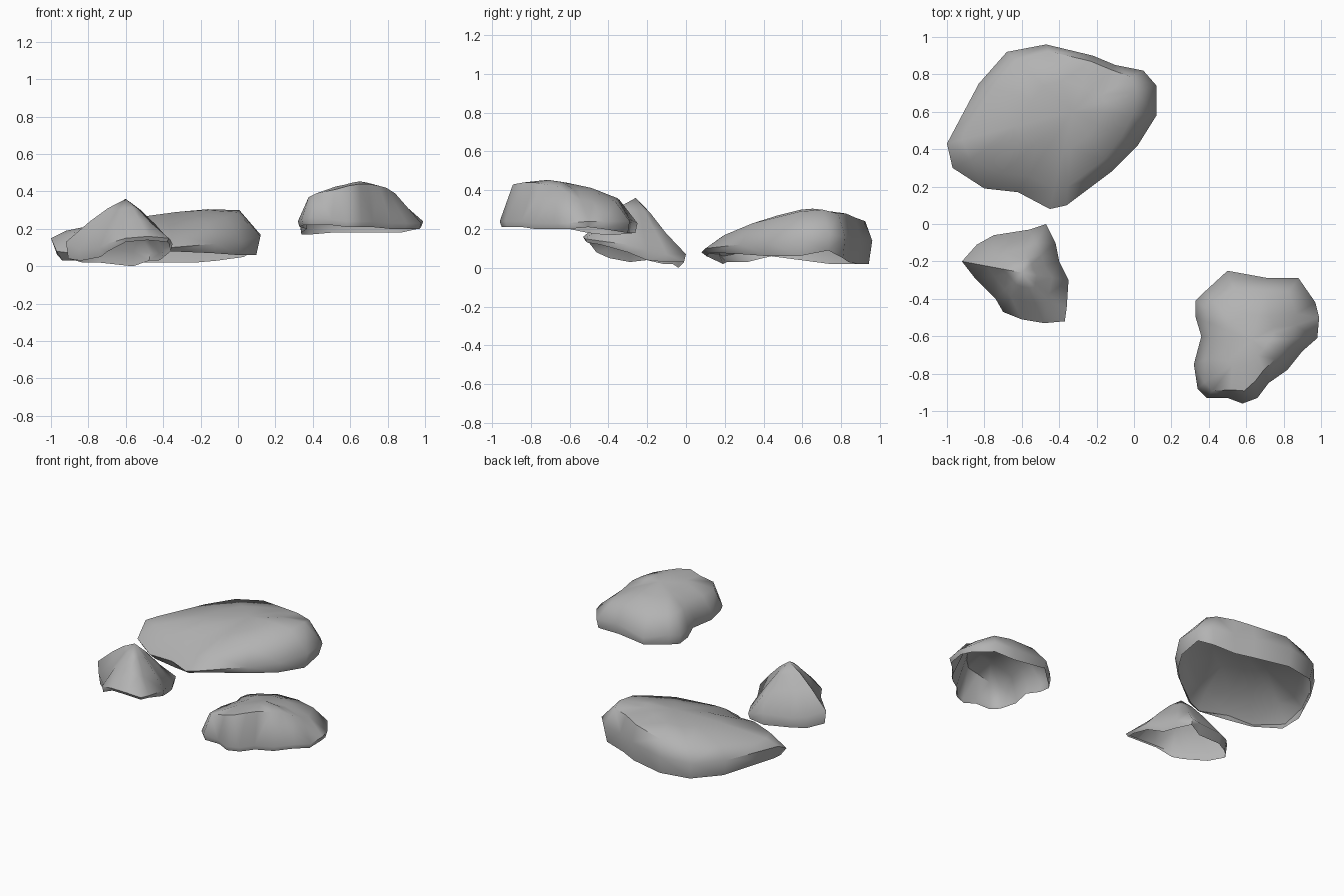
import bpy
import bmesh
import math
from mathutils import Vector

default_cube = bpy.data.objects.get("Cube")
if default_cube:
    bpy.data.objects.remove(default_cube, do_unlink=True)

# One plain stone colour
stone = bpy.data.materials.new("stone grey")
stone.use_nodes = True
stone_colour = (0.45, 0.45, 0.45, 1)
stone.diffuse_color = stone_colour
stone.node_tree.nodes["Principled BSDF"].inputs["Base Color"].default_value = stone_colour


def build_rock(name, crest, outline, rim_inset, bulge):
    """Hollow boulder shell, open underneath.

    Each outline entry holds: x, y, rim height, waist height,
    shoulder inset towards the crest, shoulder height.
    """
    crest = Vector(crest)
    rim, waist, shoulder, inner = [], [], [], []
    for x, y, rim_z, waist_z, inset, shoulder_z in outline:
        edge = Vector((x, y, 0))
        flat_crest = Vector((crest.x, crest.y, 0))
        low = edge.lerp(flat_crest, rim_inset)
        high = edge.lerp(flat_crest, inset)
        rim.append(Vector((low.x, low.y, rim_z)))
        waist.append(Vector((x, y, waist_z)))
        shoulder.append(Vector((high.x, high.y, shoulder_z)))
        middle = shoulder[-1].lerp(crest, 0.5)
        middle.z += bulge
        inner.append(middle)

    bm = bmesh.new()
    rings = [[bm.verts.new(point) for point in ring]
             for ring in (rim, waist, shoulder, inner)]
    top = bm.verts.new(crest)
    count = len(outline)
    for i in range(count):
        j = (i + 1) % count
        for lower, upper in zip(rings, rings[1:]):
            bm.faces.new((lower[i], lower[j], upper[j], upper[i]))
        bm.faces.new((rings[-1][i], rings[-1][j], top))
    bmesh.ops.triangulate(bm, faces=bm.faces[:])

    mesh = bpy.data.meshes.new(name)
    bm.to_mesh(mesh)
    bm.free()
    mesh.materials.append(stone)
    rock = bpy.data.objects.new(name, mesh)
    bpy.context.collection.objects.link(rock)

    bpy.ops.object.select_all(action="DESELECT")
    rock.select_set(True)
    bpy.context.view_layer.objects.active = rock
    bpy.ops.object.shade_smooth_by_angle(angle=math.radians(60))


# Broad slab at the back, steep behind and sloping to the front
build_rock("large_rock", (-.33, .6, .29), [
    (.12, .74, .09, .17, .25, .3),
    (.05, .82, .05, .16, .16, .28),
    (-.1, .85, .03, .16, .1, .28),
    (-.22, .9, .02, .15, .1, .26),
    (-.47, .96, .02, .14, .1, .24),
    (-.68, .92, .02, .13, .13, .22),
    (-.83, .75, .02, .13, .15, .21),
    (-1, .43, .06, .15, .12, .19),
    (-.97, .3, .03, .08, .15, .18),
    (-.8, .19, .03, .06, .2, .18),
    (-.62, .17, .02, .07, .2, .17),
    (-.45, .08, .06, .08, .2, .16),
    (-.36, .1, .08, .1, .2, .17),
    (-.12, .28, .07, .12, .2, .23),
    (.02, .42, .06, .13, .25, .26),
    (.12, .58, .06, .16, .28, .29),
], .05, .01)

# Pointed stone at the front, its underside lifted on one side
build_rock("pointed_rock", (-.6, -.26, .36), [
    (-.35, -.3, .08, .12, .35, .22),
    (-.4, -.2, .04, .09, .4, .21),
    (-.42, -.1, .03, .07, .4, .2),
    (-.47, 0, .03, .07, .4, .18),
    (-.56, -.03, 0, .08, .4, .2),
    (-.75, -.06, .02, .09, .45, .23),
    (-.84, -.11, .02, .1, .45, .23),
    (-.92, -.2, .04, .13, .4, .24),
    (-.85, -.29, .03, .09, .4, .22),
    (-.74, -.4, .05, .1, .35, .22),
    (-.7, -.47, .08, .12, .4, .23),
    (-.6, -.51, .13, .15, .4, .24),
    (-.48, -.53, .14, .16, .4, .25),
    (-.37, -.52, .13, .15, .4, .23),
    (-.36, -.45, .12, .14, .4, .22),
], .04, .01)

# Raised rounded boulder, steep at the front
build_rock("rounded_rock", (.63, -.62, .44), [
    (.99, -.5, .21, .24, .35, .35),
    (.97, -.42, .2, .24, .3, .34),
    (.88, -.29, .18, .24, .22, .34),
    (.72, -.29, .18, .25, .2, .36),
    (.5, -.25, .18, .23, .25, .35),
    (.38, -.36, .17, .24, .2, .35),
    (.33, -.41, .17, .23, .2, .35),
    (.33, -.5, .18, .24, .2, .36),
    (.36, -.6, .2, .27, .2, .37),
    (.32, -.75, .21, .24, .2, .37),
    (.34, -.88, .22, .25, .13, .37),
    (.39, -.93, .22, .26, .12, .39),
    (.5, -.93, .22, .25, .14, .41),
    (.58, -.96, .21, .24, .2, .43),
    (.66, -.93, .21, .24, .3, .44),
    (.72, -.85, .21, .24, .3, .44),
    (.82, -.78, .2, .23, .35, .43),
    (.9, -.68, .2, .23, .4, .42),
    (.98, -.61, .2, .23, .4, .39),
], .03, .012)
